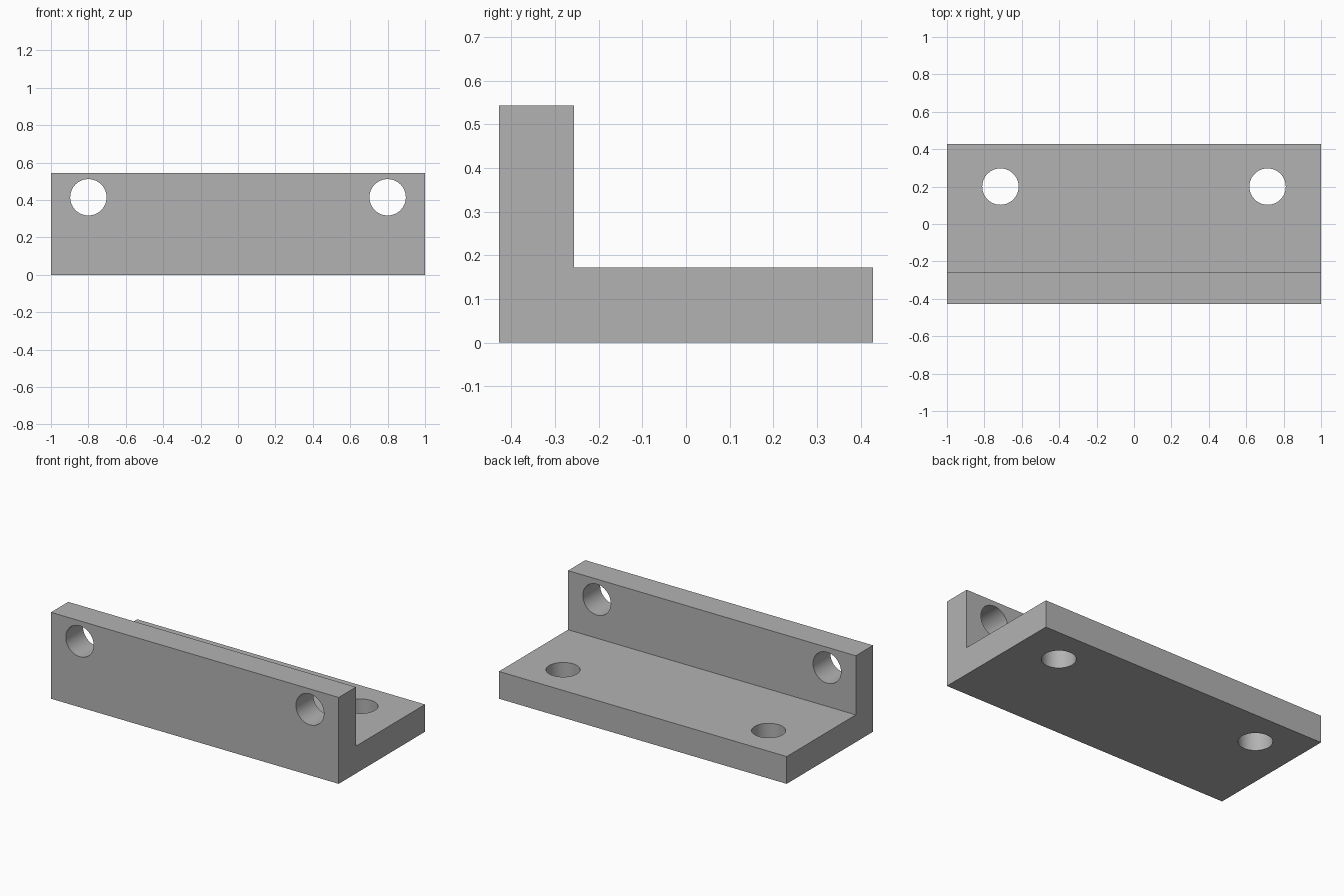
import bpy
import bmesh
from math import pi, radians

cube = bpy.data.objects.get("Cube")
if cube:
    bpy.data.objects.remove(cube, do_unlink=True)

UNIT = 2 / 70                      # 70 units long, 30 deep, 19 high
LENGTH, DEPTH, HEIGHT, THICK = (n * UNIT for n in (70, 30, 19, 6))
HOLE_RADIUS = 3.4 * UNIT

grey = bpy.data.materials.new("plain grey")
grey.use_nodes = True
colour = (0.45, 0.45, 0.45, 1)
grey.diffuse_color = colour
grey.node_tree.nodes["Principled BSDF"].inputs["Base Color"].default_value = colour

# L-shaped body: a side profile extruded along x
front, back = -DEPTH / 2, DEPTH / 2
profile = [(front, 0), (back, 0), (back, THICK), (front + THICK, THICK),
           (front + THICK, HEIGHT), (front, HEIGHT)]
bm = bmesh.new()
end = bm.faces.new([bm.verts.new((-LENGTH / 2, y, z)) for y, z in profile])
grown = bmesh.ops.extrude_face_region(bm, geom=[end])["geom"]
bmesh.ops.translate(bm, vec=(LENGTH, 0, 0),
                    verts=[v for v in grown if isinstance(v, bmesh.types.BMVert)])
bmesh.ops.recalc_face_normals(bm, faces=bm.faces)
mesh = bpy.data.meshes.new("angle_bracket")
bm.to_mesh(mesh)
bm.free()
mesh.materials.append(grey)
bracket = bpy.data.objects.new("angle_bracket", mesh)
bpy.context.collection.objects.link(bracket)


def drill(name, location, tilt):
    """Cut a round through hole into the bracket."""
    bpy.ops.mesh.primitive_cylinder_add(vertices=64, radius=HOLE_RADIUS, depth=THICK * 1.6,
                                        location=location, rotation=(tilt, 0, 0))
    cutter = bpy.context.object
    cutter.name = name
    cutter.hide_render = True
    cutter.data.materials.append(grey)
    bpy.ops.object.select_all(action="DESELECT")
    bracket.select_set(True)
    bpy.context.view_layer.objects.active = bracket
    cut = bracket.modifiers.new(name, "BOOLEAN")
    cut.operation = "DIFFERENCE"
    cut.solver = "EXACT"
    cut.object = cutter
    bpy.ops.object.modifier_apply(modifier=cut.name)
    bpy.data.objects.remove(cutter, do_unlink=True)


# Mirrored pairs of holes in the upright wall and the base plate
for side, label in ((-1, "right"), (1, "left")):
    drill(label + "_wall_hole", (side * 28 * UNIT, front + THICK / 2, 14.5 * UNIT), pi / 2)
    drill(label + "_base_hole", (side * 25 * UNIT, 7 * UNIT, THICK / 2), 0)

bpy.ops.object.shade_smooth_by_angle(angle=radians(30))
